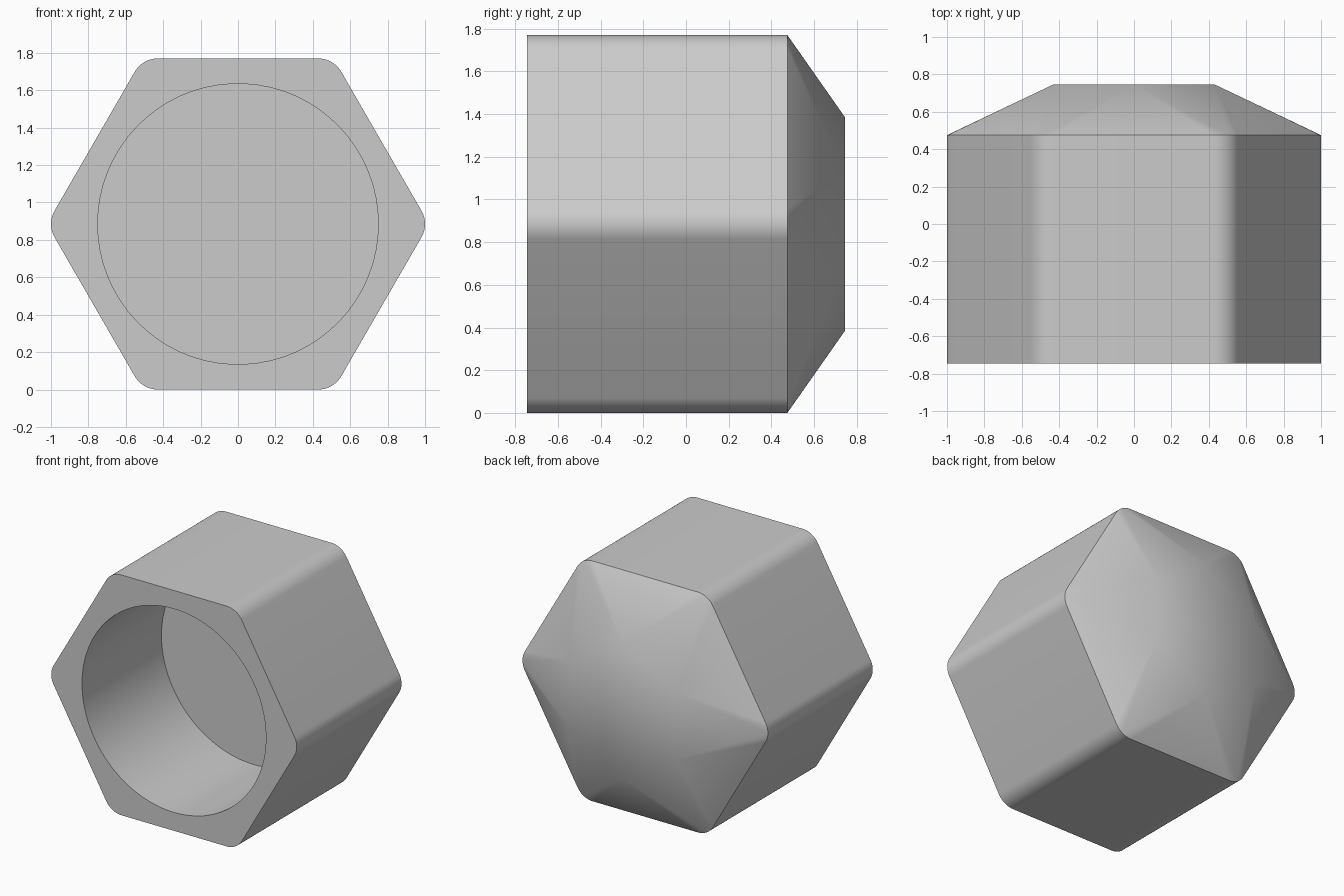
import bpy, bmesh, math

cube = bpy.data.objects.get("Cube")
if cube:
    bpy.data.objects.remove(cube)

APOTHEM, FILLET = 0.885, 0.142
FRONT, SHOULDER, TIP, FLOOR = -0.745, 0.475, 0.745, 0.18
STEPS = 10                      # segments in each rounded corner
PER = STEPS + 1
COUNT = 6 * PER

bm = bmesh.new()


def polar(radius, degrees, centre=(0, 0)):
    a = math.radians(degrees)
    return centre[0] + radius * math.cos(a), centre[1] + radius * math.sin(a)


def ring(points, y):
    return [bm.verts.new((x, y, z + APOTHEM)) for x, z in points]


def bridge(a, b):
    n = len(a)
    for i in range(n):
        j = (i + 1) % n
        bm.faces.new((a[i], a[j], b[j], b[i]))


# Rounded hexagon outline and round bore outline
reach = (APOTHEM - FILLET) / math.cos(math.radians(30))
hexagon = [polar(FILLET, 60 * k - 30 + 60 * s / STEPS, polar(reach, 60 * k))
           for k in range(6) for s in range(PER)]
circle = [polar(0.75, (i - STEPS / 2) * 360 / COUNT) for i in range(COUNT)]

# Bore floor, bore wall, front rim and outer sides
floor = ring(circle, FLOOR)
mouth = ring(circle, FRONT)
front = ring(hexagon, FRONT)
back = ring(hexagon, SHOULDER)
bm.faces.new(floor)
bridge(floor, mouth)
bridge(mouth, front)
bridge(front, back)

# Faceted back cap: small hexagon turned by half a side
tip = ring([polar(0.5, 60 * k + 30) for k in range(6)], TIP)
bm.faces.new(tip)
for i in range(COUNT):
    k, s = divmod(i, PER)
    apex = tip[k] if s >= STEPS // 2 else tip[k - 1]
    bm.faces.new((back[i], back[(i + 1) % COUNT], apex))
for k in range(6):
    bm.faces.new((back[k * PER + STEPS // 2], tip[k], tip[k - 1]))

bmesh.ops.recalc_face_normals(bm, faces=bm.faces)
mesh = bpy.data.meshes.new("hex_cap")
bm.to_mesh(mesh)
bm.free()

# Plain grey material
grey = bpy.data.materials.new("light grey")
grey.use_nodes = True
colour = (0.6, 0.6, 0.6, 1)
grey.diffuse_color = colour
grey.node_tree.nodes["Principled BSDF"].inputs["Base Color"].default_value = colour
mesh.materials.append(grey)

cap = bpy.data.objects.new("hex_cap", mesh)
bpy.context.collection.objects.link(cap)
bpy.ops.object.select_all(action='DESELECT')
cap.select_set(True)
bpy.context.view_layer.objects.active = cap
bpy.ops.object.shade_smooth_by_angle(angle=math.radians(30))
